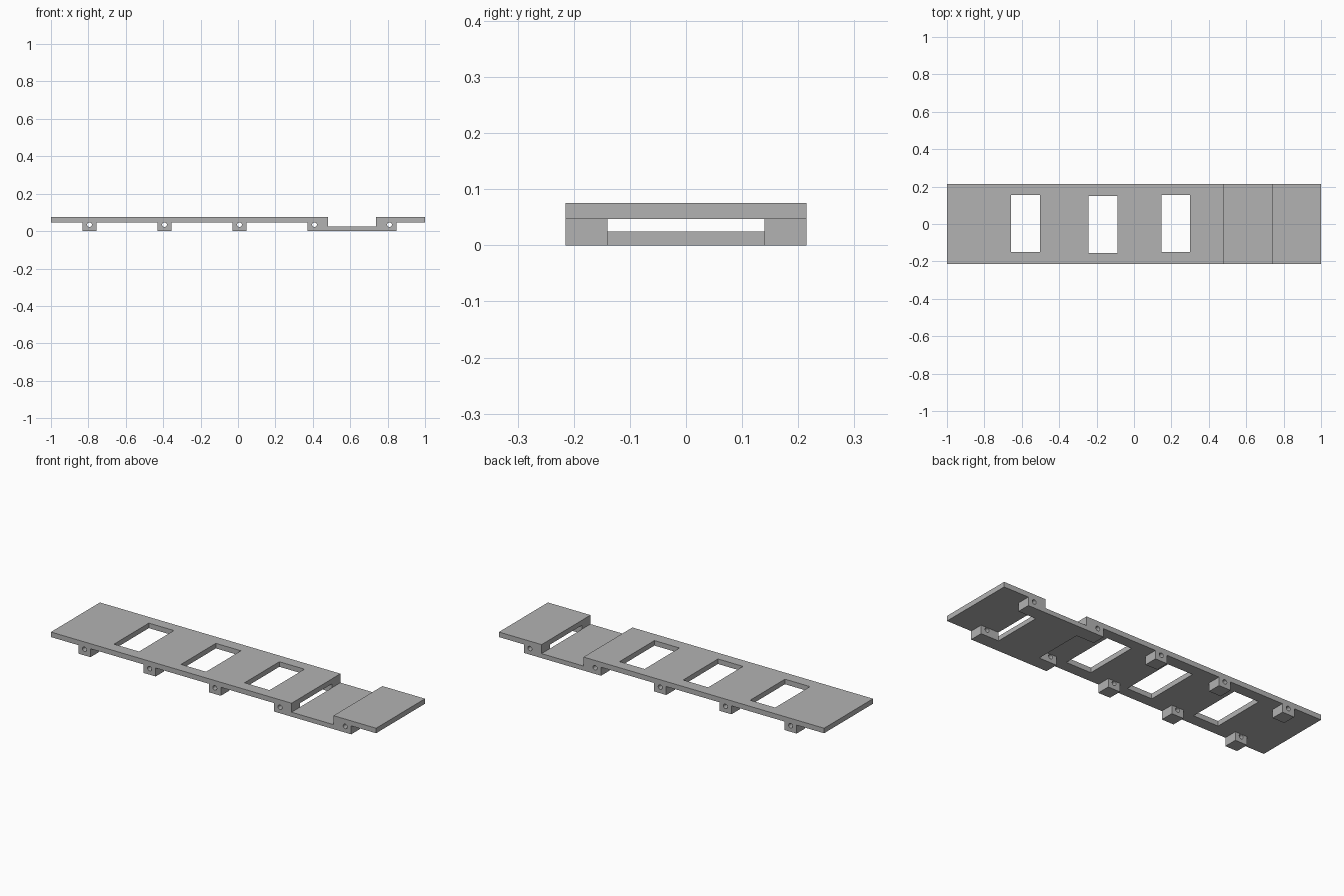
import bpy
from mathutils import Matrix

cube = bpy.data.objects.get("Cube")
if cube:
    bpy.data.objects.remove(cube, do_unlink=True)

grey = bpy.data.materials.new("plain grey")
grey.use_nodes = True
colour = (0.45, 0.45, 0.45, 1)
grey.diffuse_color = colour
grey.node_tree.nodes["Principled BSDF"].inputs["Base Color"].default_value = colour

HALF = 0.215       # half the width of the tray
INNER = 0.14       # inner side of the lugs
DECK_LOW, DECK_TOP = 0.047, 0.075
PLATE_TOP = 0.025
GAP = (0.48, 0.738)  # lowered bay along x


def box(name, x, y, z):
    """Box spanning the given ranges on each axis."""
    bpy.ops.mesh.primitive_cube_add(size=1)
    ob = bpy.context.object
    ob.name = name
    spans = (x, y, z)
    scale = Matrix.Diagonal([b - a for a, b in spans] + [1])
    ob.data.transform(Matrix.Translation([(a + b) / 2 for a, b in spans]) @ scale)
    ob.data.materials.append(grey)
    return ob


def cut(target, cutter):
    """Subtract the cutter from the target and discard it."""
    cutter.hide_render = True
    mod = target.modifiers.new("cut", "BOOLEAN")
    mod.operation = "DIFFERENCE"
    mod.solver = "EXACT"
    mod.object = cutter
    bpy.context.view_layer.objects.active = target
    bpy.ops.object.modifier_apply(modifier=mod.name)
    bpy.data.objects.remove(cutter, do_unlink=True)


# Raised decks on both sides of the lowered bay
width = (-HALF, HALF)
main_deck = box("main_deck", (-1, GAP[0]), width, (DECK_LOW, DECK_TOP))
box("end_deck", (GAP[1], 1), width, (DECK_LOW, DECK_TOP))

# Three rectangular windows, the middle one set slightly lower
for x, y in ((-0.58, 0.002), (-0.165, -0.002), (0.223, 0.002)):
    cut(main_deck, box("window_cutter", (x - 0.077, x + 0.077),
                       (y - 0.153, y + 0.153), (0, 0.2)))

# Lowered bay plate
box("bay_plate", GAP, width, (0, PLATE_TOP))

# Drilled lugs in pairs; those beside the bay reach up to its edge
for i in range(5):
    centre = -0.794 + 0.401 * i
    left, right = centre - 0.037, centre + 0.037
    if i == 3:
        right = GAP[0]
    if i == 4:
        left = GAP[1]
    for side, y in (("front", (-HALF, -INNER)), ("back", (INNER, HALF))):
        lug = box(f"{side}_lug_{i + 1}", (left, right), y, (0, DECK_LOW))
        bpy.ops.mesh.primitive_cylinder_add(
            vertices=24, radius=0.0125, depth=0.2,
            location=(centre, sum(y) / 2, 0.034), rotation=(1.570796, 0, 0))
        bore = bpy.context.object
        bore.data.materials.append(grey)
        bpy.context.view_layer.update()
        cut(lug, bore)
        bpy.ops.object.select_all(action="DESELECT")
        lug.select_set(True)
        bpy.ops.object.shade_smooth_by_angle()
